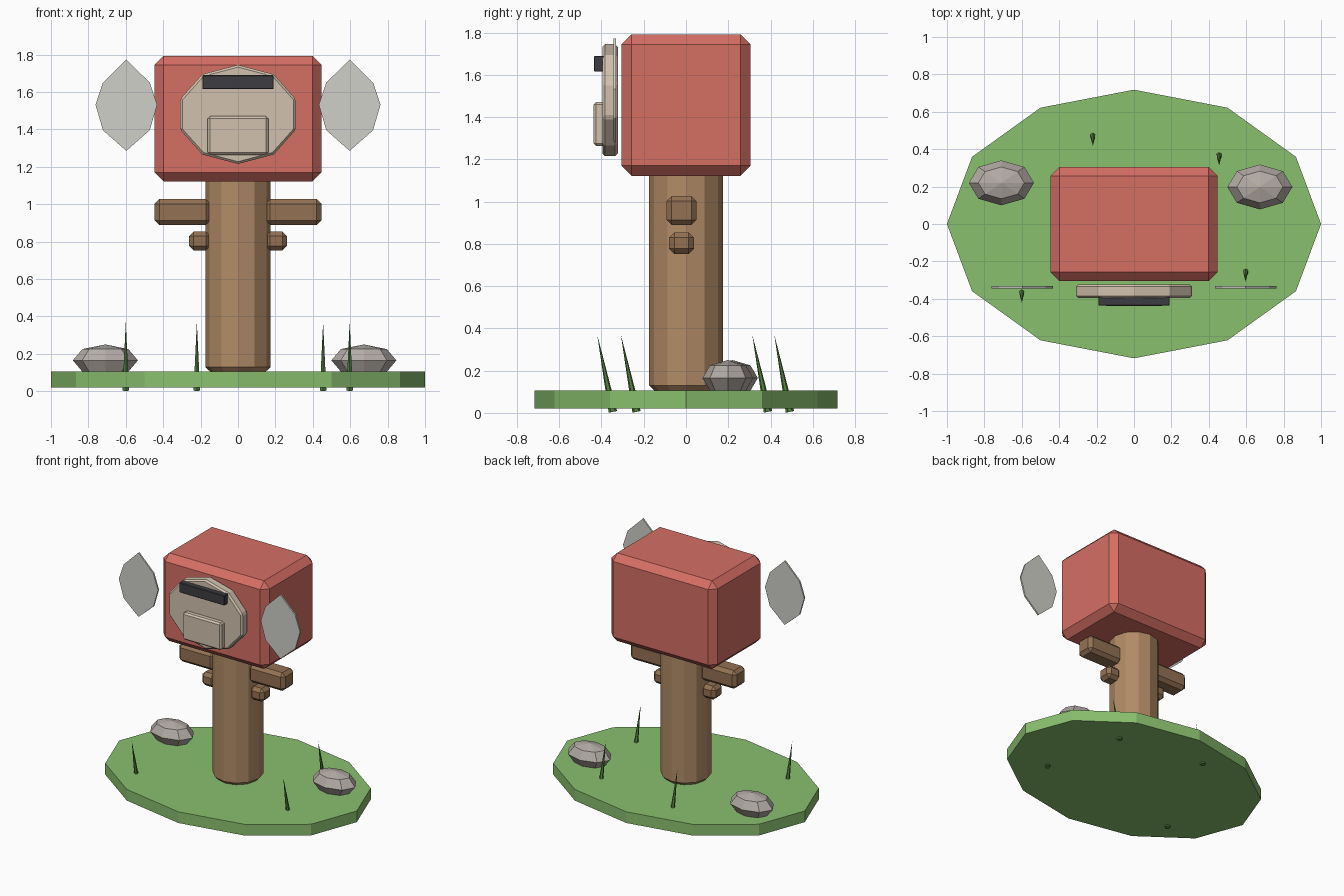
import bpy, bmesh
from math import sin, cos, pi, radians
from mathutils import Matrix, Vector

cube = bpy.data.objects.get("Cube")
if cube:
    bpy.data.objects.remove(cube, do_unlink=True)


def material(name, r, g, b):
    """Flat colour given as 0-255 display values, stored as linear."""
    colour = [(c / 255) ** 2.2 for c in (r, g, b)] + [1.0]
    m = bpy.data.materials.new(name)
    m.use_nodes = True
    m.diffuse_color = colour
    m.node_tree.nodes["Principled BSDF"].inputs["Base Color"].default_value = colour
    return m


GRASS = material("grass_green", 136, 190, 110)
BLADE = material("dark_grass_green", 84, 130, 66)
BARK = material("bark_brown", 176, 138, 102)
BRANCH = material("dark_brown", 146, 113, 84)
RED = material("box_red", 212, 110, 100)
BEIGE = material("panel_beige", 208, 192, 172)
DARK = material("slot_dark", 64, 64, 68)
STONE = material("stone_grey", 178, 170, 164)
WING = material("wing_grey", 206, 207, 199)


def finish(name, bm, mat, bevel=0.0):
    bmesh.ops.recalc_face_normals(bm, faces=bm.faces[:])
    mesh = bpy.data.meshes.new(name)
    bm.to_mesh(mesh)
    bm.free()
    mesh.materials.append(mat)
    obj = bpy.data.objects.new(name, mesh)
    bpy.context.collection.objects.link(obj)
    if bevel:
        mod = obj.modifiers.new("chamfer", "BEVEL")
        mod.width = bevel
        mod.segments = 1
        mod.limit_method = "ANGLE"
        mod.angle_limit = radians(40)
    return obj


def box(name, low, high, mat, bevel=0.0):
    low, high = Vector(low), Vector(high)
    bm = bmesh.new()
    bmesh.ops.create_cube(bm, size=1, matrix=Matrix.Translation((low + high) / 2)
                          @ Matrix.Diagonal((*(high - low), 1)))
    return finish(name, bm, mat, bevel)


def prism(name, outline, start, end, axis, mat, bevel=0.0):
    """Extrude a 2D outline along z, or along y for upright plates."""
    bm = bmesh.new()
    place = (lambda u, v, w: (u, v, w)) if axis == "z" else (lambda u, v, w: (u, w, v))
    face = bm.faces.new([bm.verts.new(place(u, v, start)) for u, v in outline])
    new = bmesh.ops.extrude_face_region(bm, geom=[face])["geom"]
    verts = [g for g in new if isinstance(g, bmesh.types.BMVert)]
    bmesh.ops.translate(bm, verts=verts, vec=place(0, 0, end - start))
    if len(bm.faces) < len(outline) + 2:
        bm.faces.new([bm.verts[i] for i in range(len(outline))])
    return finish(name, bm, mat, bevel)


def ellipse(sides, ru, rv, cv=0.0, turn=0.0):
    return [(ru * cos(turn + 2 * pi * i / sides), cv + rv * sin(turn + 2 * pi * i / sides))
            for i in range(sides)]


# Ground, post and box
prism("ground", ellipse(12, 1.0, 0.718), 0.02, 0.105, "z", GRASS)
prism("post", ellipse(12, 0.175, 0.175), 0.105, 1.16, "z", BARK, 0.025)
box("red_box", (-0.447, -0.305, 1.122), (0.447, 0.305, 1.792), RED, 0.048)

# Front panel with slot and lower plate
prism("front_panel", ellipse(10, 0.325, 0.265, 1.48, pi / 2), -0.396, -0.323, "y", BEIGE, 0.012)
box("lower_plate", (-0.162, -0.438, 1.264), (0.162, -0.38, 1.471), BEIGE, 0.012)
box("slot", (-0.191, -0.436, 1.615), (0.191, -0.38, 1.69), DARK, 0.004)

# Mirrored wings and branches
half = [(0, 1.773), (0.125, 1.65), (0.165, 1.532), (0.125, 1.395), (0, 1.285)]
leaf = half + [(-u, v) for u, v in half[3:0:-1]]
for side, s in (("left", 1), ("right", -1)):
    prism(side + "_wing", [(0.597 * s + u, v) for u, v in leaf], -0.344, -0.332, "y", WING)
    for part, reach, low, high, y0, y1 in (("branch", 0.446, 0.889, 1.027, -0.093, 0.05),
                                           ("twig", 0.262, 0.752, 0.854, -0.08, 0.037)):
        x0, x1 = sorted((0.147 * s, reach * s))
        box(f"{side}_{part}", (x0, y0, low), (x1, y1, high), BRANCH, 0.025)

# Faceted stones
for name, x, y in (("right_stone", -0.709, 0.22), ("left_stone", 0.673, 0.198)):
    bm = bmesh.new()
    bmesh.ops.create_uvsphere(bm, u_segments=8, v_segments=4, radius=1,
                              matrix=Matrix.Translation((x, y, 0.165))
                              @ Matrix.Diagonal((0.174, 0.12, 0.085, 1)))
    finish(name, bm, STONE)

# Leaning grass blades
for i, (x, y) in enumerate(((-0.6, -0.346), (0.597, -0.234), (0.455, 0.388), (-0.22, 0.492))):
    bm = bmesh.new()
    length = 0.372
    bmesh.ops.create_cone(bm, cap_ends=True, segments=6, radius1=0.02, radius2=0,
                          depth=length, matrix=Matrix.Translation((x, y, 0.005))
                          @ Matrix.Rotation(radians(11.5), 4, "X")
                          @ Matrix.Translation((0, 0, length / 2)))
    finish(f"grass_blade_{i + 1}", bm, BLADE)
